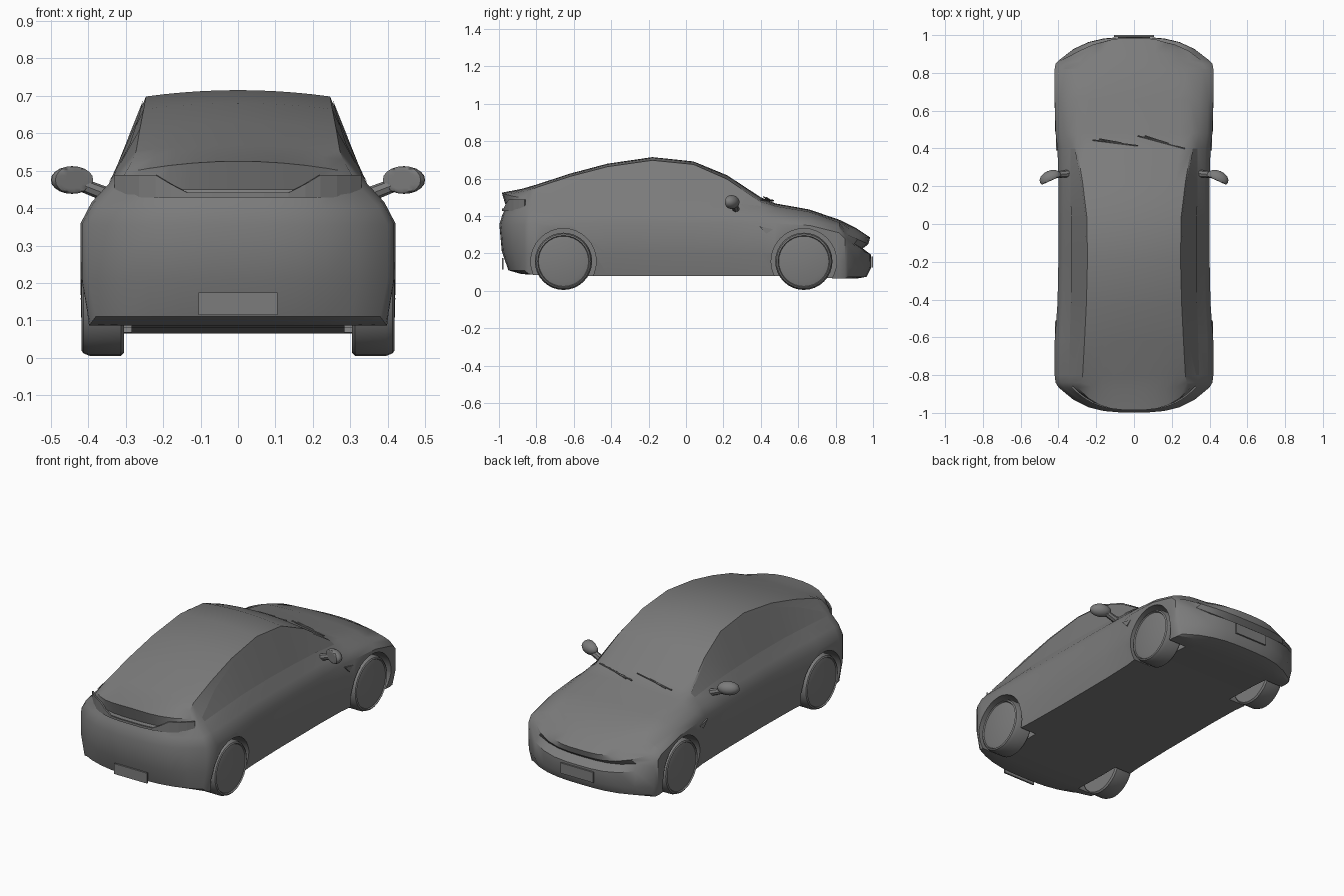
import bpy, bmesh, math
from mathutils import Vector, Matrix

cube = bpy.data.objects.get("Cube")
if cube:
    bpy.data.objects.remove(cube)

grey = bpy.data.materials.new("plain_grey")
grey.use_nodes = True
grey.diffuse_color = (0.2, 0.2, 0.2, 1)
grey.node_tree.nodes["Principled BSDF"].inputs["Base Color"].default_value = (0.2, 0.2, 0.2, 1)


def make(name, bm, smooth=True):
    bmesh.ops.remove_doubles(bm, verts=bm.verts[:], dist=1e-5)
    bmesh.ops.recalc_face_normals(bm, faces=bm.faces[:])
    mesh = bpy.data.meshes.new(name)
    bm.to_mesh(mesh)
    bm.free()
    mesh.materials.append(grey)
    ob = bpy.data.objects.new(name, mesh)
    bpy.context.collection.objects.link(ob)
    if smooth:
        smooth_object(ob)
    return ob


def activate(ob):
    bpy.ops.object.select_all(action='DESELECT')
    ob.select_set(True)
    bpy.context.view_layer.objects.active = ob


def smooth_object(ob):
    activate(ob)
    bpy.ops.object.shade_smooth_by_angle(angle=math.radians(32))


def grid(bm, f, na, nb):
    vs = [[bm.verts.new(f(a, b)) for b in range(nb + 1)] for a in range(na + 1)]
    for a in range(na):
        for b in range(nb):
            bm.faces.new((vs[a][b], vs[a + 1][b], vs[a + 1][b + 1], vs[a][b + 1]))


def box(name, lo, hi):
    bm = bmesh.new()
    lo, hi = Vector(lo), Vector(hi)
    size = Matrix.Diagonal((*(hi - lo), 1))
    bmesh.ops.create_cube(bm, size=1, matrix=Matrix.Translation((lo + hi) / 2) @ size)
    return make(name, bm, False)


def rod(bm, p, q, r1, r2, sides=8):
    p, q = Vector(p), Vector(q)
    turn = (q - p).to_track_quat('Z', 'Y').to_matrix().to_4x4()
    bmesh.ops.create_cone(bm, cap_ends=True, segments=sides, radius1=r1, radius2=r2,
                          depth=(q - p).length, matrix=Matrix.Translation((p + q) / 2) @ turn)


# Body stations: y, corner sweep, half width, shoulder z, belt x, belt z,
# roof edge x, roof edge z, centre z, floor z
STATIONS = [
    (-.985, .12, .40, .355, .33, .45, .30, .495, .525, .11),
    (-.88, .04, .415, .36, .34, .46, .28, .53, .545, .09),
    (-.80, 0, .42, .36, .345, .465, .272, .553, .568, .085),
    (-.62, 0, .42, .36, .34, .47, .262, .612, .627, .08),
    (-.42, 0, .405, .36, .335, .475, .252, .664, .68, .08),
    (-.18, 0, .40, .36, .335, .475, .246, .698, .715, .08),
    (.04, 0, .40, .36, .335, .47, .25, .676, .692, .08),
    (.22, 0, .40, .36, .335, .465, .272, .597, .618, .08),
    (.40, 0, .405, .36, .335, .452, .302, .475, .50, .08),
    (.48, 0, .415, .36, .345, .43, .305, .452, .467, .08),
    (.66, 0, .42, .35, .35, .40, .295, .422, .435, .075),
    (.82, 0, .42, .31, .365, .345, .285, .365, .38, .065),
    (.91, -.06, .415, .28, .36, .308, .285, .322, .335, .065),
    (.985, -.12, .40, .195, .36, .25, .29, .262, .285, .075),
]
LAST, ROWS, COLS = len(STATIONS) - 1, 5, 10
REAR_Y = (-.95, -.985, -.998, -.982, -.962, -.985)
NOSE_Y = (.965, .99, .988, .945, .975, .985)


def body_point(j, u, w):
    y, sweep, half, sh, bx, bz, ex, ez, cz, fl = STATIONS[j]
    x, z = [(half - .02, fl), (half, fl + .42 * (sh - fl)), (half, sh),
            ((half + bx) / 2 + .008, (sh + bz) / 2 + .004), (bx, bz), (ex, ez)][w]
    if w == ROWS:
        z += (cz - ez) * (1 - u * u)
    ends = {0: REAR_Y, LAST: NOSE_Y}
    if j in ends:
        y += (ends[j][w] - y) * (1 - u ** 4)
    if j == LAST and w >= 2:
        z += .05 * abs(u) ** 3
    return (x * u, y + sweep * abs(u) ** 3, z)


# Body shell: floor, roof, sides, tail and nose
bm = bmesh.new()
col = lambda c: 2 * c / COLS - 1
for w in (0, ROWS):
    grid(bm, lambda j, c: body_point(j, col(c), w), LAST, COLS)
for u in (-1, 1):
    grid(bm, lambda j, w: body_point(j, u, w), LAST, ROWS)
for j in (0, LAST):
    grid(bm, lambda c, w: body_point(j, col(c), w), COLS, ROWS)
body = make("body_shell", bm, False)

# Wheel arches cut from the body
AXLES = {"rear": -.655, "front": .63}
for y in AXLES.values():
    for side in (-1, 1):
        bm = bmesh.new()
        rod(bm, (side * .285, y, .158), (side * .6, y, .158), .175, .175, 32)
        cutter = make("arch_cutter", bm, False)
        cutter.hide_render = True
        mod = body.modifiers.new("arch", 'BOOLEAN')
        mod.operation, mod.solver, mod.object = 'DIFFERENCE', 'EXACT', cutter
        activate(body)
        bpy.ops.object.modifier_apply(modifier=mod.name)
        bpy.data.objects.remove(cutter)
smooth_object(body)

# Wheels, turned from a half profile of (x, radius)
TYRE = [(.305, 0), (.305, .145), (.313, .153), (.395, .153), (.413, .146),
        (.418, .138), (.411, .134), (.417, .11), (.42, 0)]
for end, y in AXLES.items():
    for side, label in ((1, "left"), (-1, "right")):
        bm = bmesh.new()

        def turned(a, i):
            t = 2 * math.pi * a / 32
            x, r = TYRE[i]
            return (side * x, y + r * math.cos(t), .158 + r * math.sin(t))
        grid(bm, turned, 32, len(TYRE) - 1)
        bmesh.ops.dissolve_degenerate(bm, dist=1e-6, edges=bm.edges[:])
        make(f"{end}_{label}_wheel", bm)

for side, label in ((1, "left"), (-1, "right")):
    # Side window: thin panel on the cabin side, tapering to the rear
    bm = bmesh.new()

    def pane(i, k):
        low = Vector(body_point(i + 2, side, 4))
        high = Vector(body_point(i + 2, side, 5))
        top = (.25, .72, .9, .95, .95, .93, .8)[i]
        return low.lerp(high, .04 + (top - .04) * k) + Vector((side * .003, 0, .001))
    grid(bm, pane, 6, 1)
    make(f"{label}_side_window", bm)

    # Door mirror: flattened egg on a tapered stalk
    bm = bmesh.new()
    bmesh.ops.create_uvsphere(bm, u_segments=16, v_segments=10, radius=1)
    for v in bm.verts:
        v.co = Vector((v.co.x * .06, max(v.co.y, -.35) * .04, v.co.z * .037))
    place = Matrix.Translation((side * .443, .243, .475))
    bm.transform(place @ Matrix.Rotation(side * math.radians(-24), 4, 'Z'))
    rod(bm, (side * .335, .268, .43), (side * .42, .26, .463), .02, .018)
    make(f"{label}_mirror", bm)

    # Fender camera: small triangular plate
    bm = bmesh.new()
    for x in (.405, .414):
        bm.verts.new((side * x, .39, .345))
        bm.verts.new((side * x, .465, .33))
        bm.verts.new((side * x, .43, .305))
    bmesh.ops.convex_hull(bm, input=bm.verts[:])
    make(f"{label}_fender_camera", bm, False)

# Wipers: arm and blade
for n, (p, q) in enumerate((((-.22, .445, .482), (.02, .415, .503)),
                            ((.02, .467, .482), (.27, .40, .488)))):
    bm = bmesh.new()
    rod(bm, p, q, .004, .004, 6)
    p, q = Vector(p), Vector(q)
    rod(bm, p.lerp(q, .15) + Vector((0, .01, 0)), p.lerp(q, .65) + Vector((0, .004, .004)), .004, .003, 6)
    make(f"wiper_{n + 1}", bm)

# Tail light: thin bar across the tail, widening to the sides
bm = bmesh.new()
XS = (.33, .30, .265, .22, .18, .135, .07)
TOPS = (.488, .488, .488, .488, .464, .441, .441)
outline = [(-x, t) for x, t in zip(XS, TOPS)] + [(x, t) for x, t in zip(XS[::-1], TOPS[::-1])]


def light(i, k):
    x, top = outline[i]
    y = -.984 + .12 * (abs(x) / .33) ** 3
    return (x, y, top if k else .428)


grid(bm, light, len(outline) - 1, 1)
bar = make("tail_light", bm, False)
bar.modifiers.new("thickness", 'SOLIDIFY').thickness = .008

# Registration plates
box("rear_plate", (-.105, -.985, .115), (.105, -.976, .175))
box("front_plate", (-.105, .991, .125), (.105, 1.0, .185))
